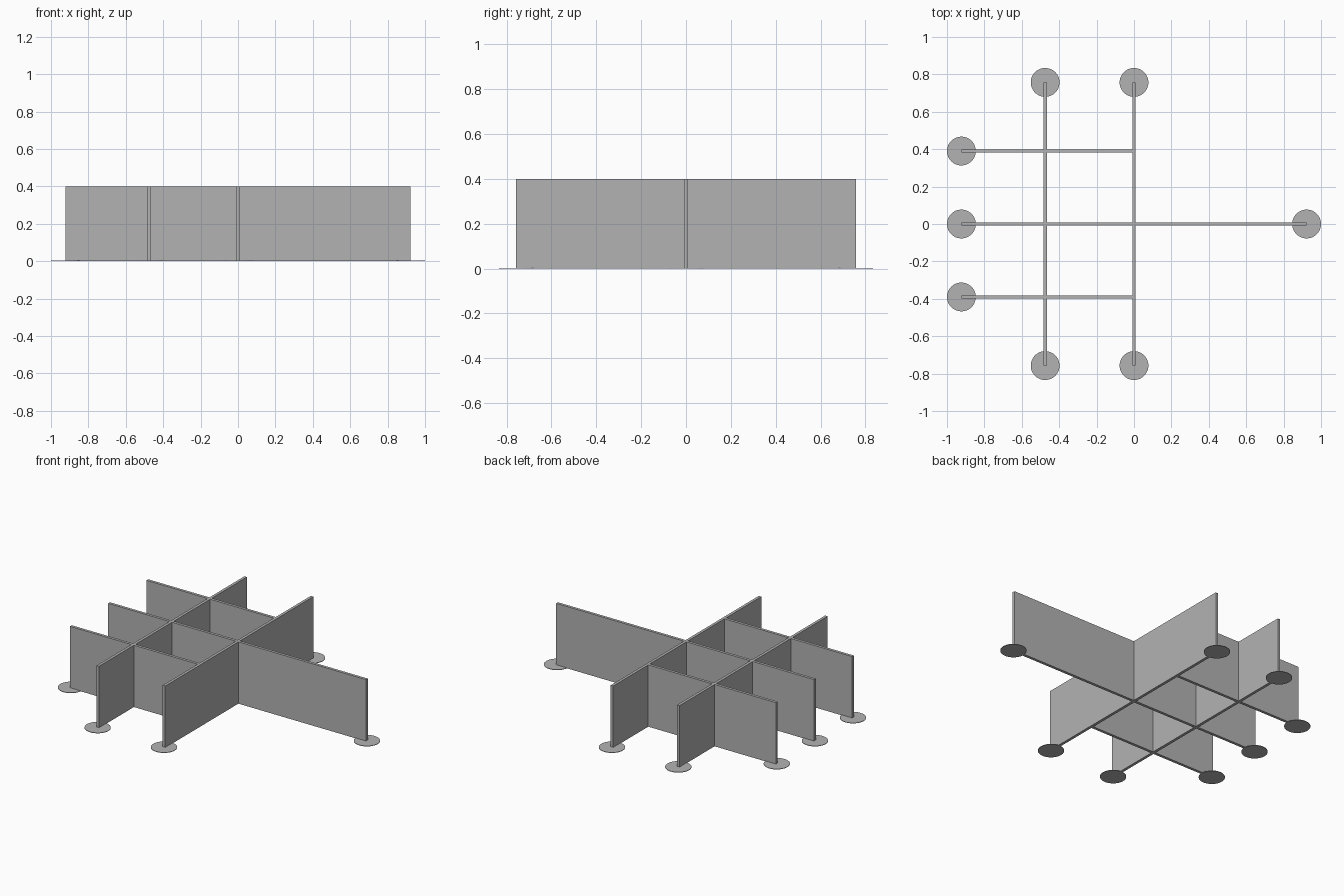
import bpy

cube = bpy.data.objects.get("Cube")
if cube:
    bpy.data.objects.remove(cube, do_unlink=True)

HEIGHT = 0.4
THICK = 0.018
HALF = THICK / 2
PAD_RADIUS = 0.077
PAD_HEIGHT = 0.003
END_X, END_Y = 0.923, 0.757
LONG_X = (-0.475, 0.0)     # walls running front to back
CROSS_Y = (-0.39, 0.0, 0.39)  # walls running side to side

grey = bpy.data.materials.new("plain_grey")
grey.use_nodes = True
colour = (0.45, 0.45, 0.45, 1)
grey.diffuse_color = colour
grey.node_tree.nodes["Principled BSDF"].inputs["Base Color"].default_value = colour


def wall(name, x0, x1, y0, y1):
    bpy.ops.mesh.primitive_cube_add(
        size=1, location=((x0 + x1) / 2, (y0 + y1) / 2, HEIGHT / 2))
    ob = bpy.context.object
    ob.name = name
    ob.scale = (x1 - x0, y1 - y0, HEIGHT)
    bpy.ops.object.transform_apply(location=False, rotation=False, scale=True)
    ob.data.materials.append(grey)


def pad(name, x, y):
    bpy.ops.mesh.primitive_cylinder_add(
        vertices=48, radius=PAD_RADIUS, depth=PAD_HEIGHT,
        location=(x, y, PAD_HEIGHT / 2))
    ob = bpy.context.object
    ob.name = name
    ob.data.materials.append(grey)
    bpy.ops.object.shade_smooth_by_angle()


# Long walls with a round pad under each end
for side, x in zip(("right", "middle"), LONG_X):
    wall(f"{side}_long_wall", x - HALF, x + HALF, -END_Y, END_Y)
    pad(f"{side}_front_pad", x, -END_Y)
    pad(f"{side}_back_pad", x, END_Y)

# Cross walls fitted as panels between the long walls
for row, y in zip(("front", "centre", "back"), CROSS_Y):
    wall(f"{row}_outer_panel", -END_X, LONG_X[0] - HALF, y - HALF, y + HALF)
    wall(f"{row}_inner_panel", LONG_X[0] + HALF, LONG_X[1] - HALF, y - HALF, y + HALF)
    pad(f"{row}_side_pad", -END_X, y)

# Single long panel reaching out to the left
wall("left_panel", HALF, END_X, -HALF, HALF)
pad("left_pad", END_X, 0)
